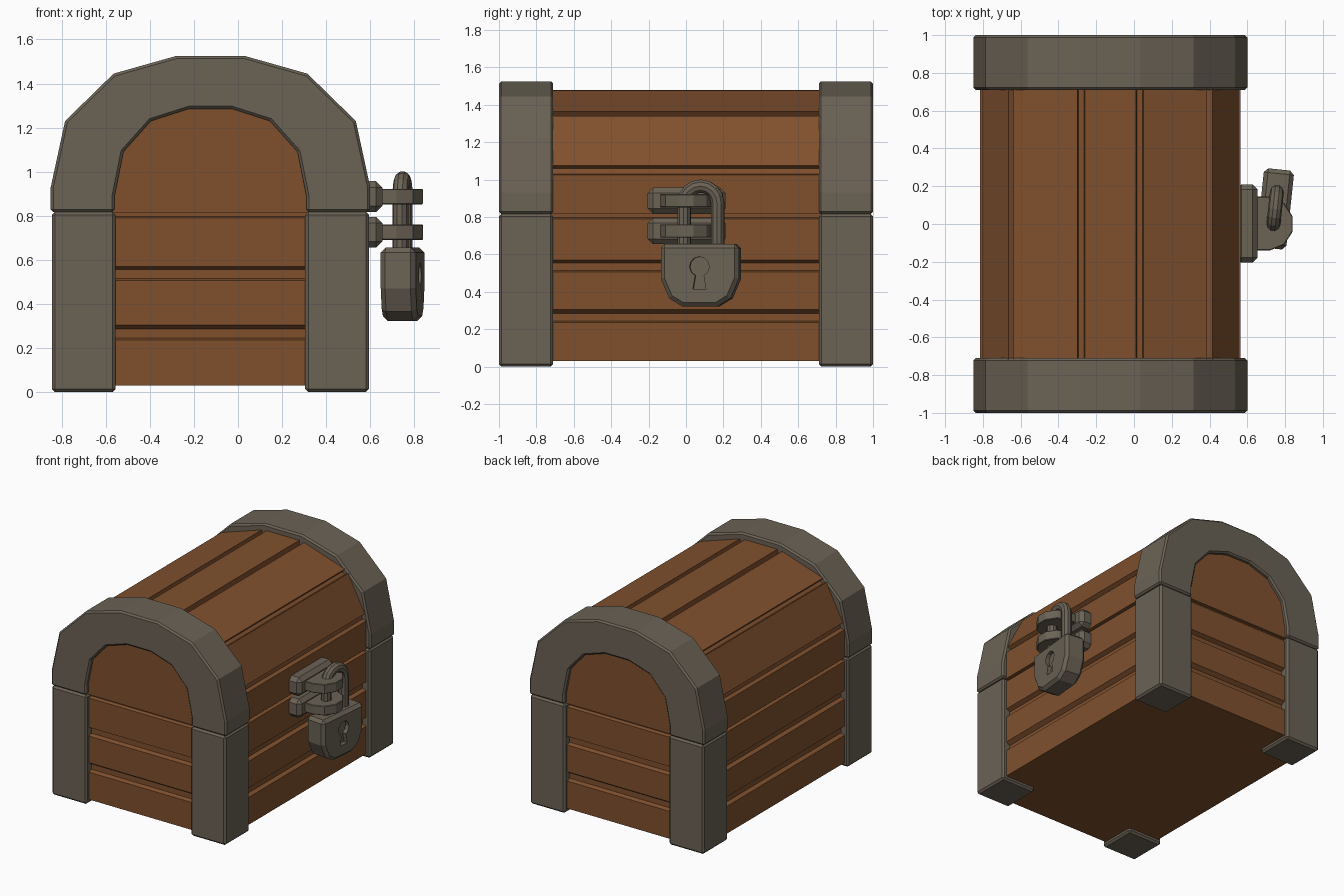
import bpy, bmesh, math
from mathutils import Matrix, Vector

if "Cube" in bpy.data.objects:
    bpy.data.objects.remove(bpy.data.objects["Cube"])

CX = -0.125  # chest centre line; the padlock hangs off the +x side


def material(name, col):
    m = bpy.data.materials.new(name)
    m.diffuse_color = (*col, 1)
    m.use_nodes = True
    m.node_tree.nodes["Principled BSDF"].inputs["Base Color"].default_value = m.diffuse_color
    return m


WOOD = material("brown wood", (0.215, 0.081, 0.027))
IRON = material("grey iron", (0.145, 0.122, 0.091))


def finish(name, bm, mat, bevel=0):
    bmesh.ops.recalc_face_normals(bm, faces=bm.faces)
    me = bpy.data.meshes.new(name)
    bm.to_mesh(me)
    bm.free()
    me.materials.append(mat)
    ob = bpy.data.objects.new(name, me)
    bpy.context.collection.objects.link(ob)
    if bevel:
        b = ob.modifiers.new("bevel", "BEVEL")
        b.width, b.segments, b.limit_method = bevel, 1, "ANGLE"
        b.angle_limit = math.radians(50)
    return ob


def prism(name, pts, axis, a, b, mat, bevel=0):
    """Extrude a 2D outline along an axis from a to b."""
    place = {"x": lambda p, t: (t, p[0], p[1]),
             "y": lambda p, t: (p[0], t, p[1]),
             "z": lambda p, t: (p[0], p[1], t)}[axis]
    bm = bmesh.new()
    lo = [bm.verts.new(place(p, a)) for p in pts]
    hi = [bm.verts.new(place(p, b)) for p in pts]
    bm.faces.new(lo)
    bm.faces.new(hi[::-1])
    for i in range(len(pts)):
        j = (i + 1) % len(pts)
        bm.faces.new((lo[i], lo[j], hi[j], hi[i]))
    return finish(name, bm, mat, bevel)


def mirrored(half, cx=CX):
    """Right half outline from bottom to top -> whole open arch."""
    return [(cx + x, z) for x, z in half] + [(cx - x, z) for x, z in reversed(half)]


def rect(x0, x1, y0, y1):
    return [(x0, y0), (x1, y0), (x1, y1), (x0, y1)]


# planked box: stacked rings that step inwards at each groove
bm = bmesh.new()
levels = [(0.03, 0), (0.235, 0), (0.245, .03), (0.285, .03), (0.305, 0),
          (0.505, 0), (0.515, .03), (0.555, .03), (0.57, 0),
          (0.79, 0), (0.797, .025), (0.815, .025)]
rings = []
for z, d in levels:
    hx, hy = 0.69 - d, 0.97 - d
    rings.append([bm.verts.new((CX + sx * hx, sy * hy, z))
                  for sx, sy in ((-1, -1), (1, -1), (1, 1), (-1, 1))])
bm.faces.new(rings[0])
bm.faces.new(rings[-1])
for r, s in zip(rings, rings[1:]):
    for i in range(4):
        j = (i + 1) % 4
        bm.faces.new((r[i], r[j], s[j], s[i]))
finish("plank_box", bm, WOOD)

# curved lid with grooves between planks
lid = [(.69, .815), (.69, 1.025), (.658, 1.03), (.652, 1.06), (.678, 1.075),
       (.54, 1.34), (.512, 1.325), (.492, 1.34), (.512, 1.365),
       (.175, 1.475), (.17, 1.445), (.14, 1.445), (.135, 1.48)]
prism("plank_lid", mirrored(lid), "y", -0.97, 0.97, WOOD)

# iron arches and corner posts at both ends
outer = mirrored([(.725, .817), (.725, .93), (.66, 1.23), (.44, 1.445), (.157, 1.525)])
inner = mirrored([(.435, .817), (.435, .89), (.395, 1.09), (.27, 1.23), (.098, 1.285)])
for s, end in ((-1, "front"), (1, "back")):
    y0, y1 = sorted((s * 0.71, s * 1.0))
    prism(f"{end}_arch", outer + inner[::-1], "y", y0, y1, IRON, 0.012)
    for sx, side in ((-1, "left"), (1, "right")):
        x0, x1 = sorted((CX + sx * 0.43, CX + sx * 0.72))
        prism(f"{end}_{side}_post", rect(x0, x1, y0, y1), "z", 0, 0.817, IRON, 0.014)

# two hasps: a chamfered back plate and a rounded lug
lug = [(.64, -.14), (.72, -.14), (.795, -.11), (.84, -.04), (.84, .04),
       (.795, .11), (.72, .145), (.64, .145)]
for name, z in (("upper", 0.887), ("lower", 0.725)):
    prism(f"{name}_hasp_plate", rect(-0.205, 0.21, z - .07, z + .07), "x", 0.54, 0.655, IRON, 0.028)
    prism(f"{name}_hasp_lug", lug, "z", z - .035, z + .035, IRON, 0.004)

# padlock, turned slightly about z
PIVOT = Matrix.Translation((0.747, 0.08, 0)) @ Matrix.Rotation(math.radians(-6), 4, "Z")
half = [(.095, .322), (.165, .365), (.21, .47), (.21, .655)]
body = prism("padlock_body", mirrored(half, 0), "x", -0.08, 0.08, IRON, 0.022)
body.matrix_world = PIVOT

# keyhole recess: round head with a flared slot
key = [(.053 * math.sin(a), .535 - .053 * math.cos(a))
       for a in (math.radians(25 + 31 * i) for i in range(11))]
key += [(-.035, .415), (.035, .415)]
cutter = prism("keyhole_cutter", key, "x", 0.05, 0.2, IRON)
cutter.matrix_world = PIVOT
cutter.hide_render = True
cutter.display_type = "WIRE"
cut = body.modifiers.new("keyhole", "BOOLEAN")
cut.operation, cut.object, cut.solver = "DIFFERENCE", cutter, "EXACT"
bpy.context.view_layer.update()
deps = bpy.context.evaluated_depsgraph_get()
body_mesh = bpy.data.meshes.new_from_object(body.evaluated_get(deps))
body.modifiers.clear()
body.data = body_mesh
bpy.data.objects.remove(cutter)

# shackle: octagonal tube swept along a U
path = [Vector((0, -.09, .64))]
path += [Vector((0, -.09 * math.cos(a), .875 + .09 * math.sin(a)))
         for a in (math.pi * i / 8 for i in range(9))]
path += [Vector((0, .09, .64))]
bm = bmesh.new()
prev = None
for i, p in enumerate(path):
    t = (path[min(i + 1, len(path) - 1)] - path[max(i - 1, 0)]).normalized()
    n = Vector((1, 0, 0)).cross(t)
    ring = [bm.verts.new(p + .037 * (Vector((math.cos(a), 0, 0)) + n * math.sin(a)))
            for a in (math.tau * k / 10 for k in range(10))]
    if prev:
        for k in range(10):
            m = (k + 1) % 10
            bm.faces.new((prev[k], prev[m], ring[m], ring[k]))
    prev = ring
shackle = finish("padlock_shackle", bm, IRON)
shackle.matrix_world = PIVOT
